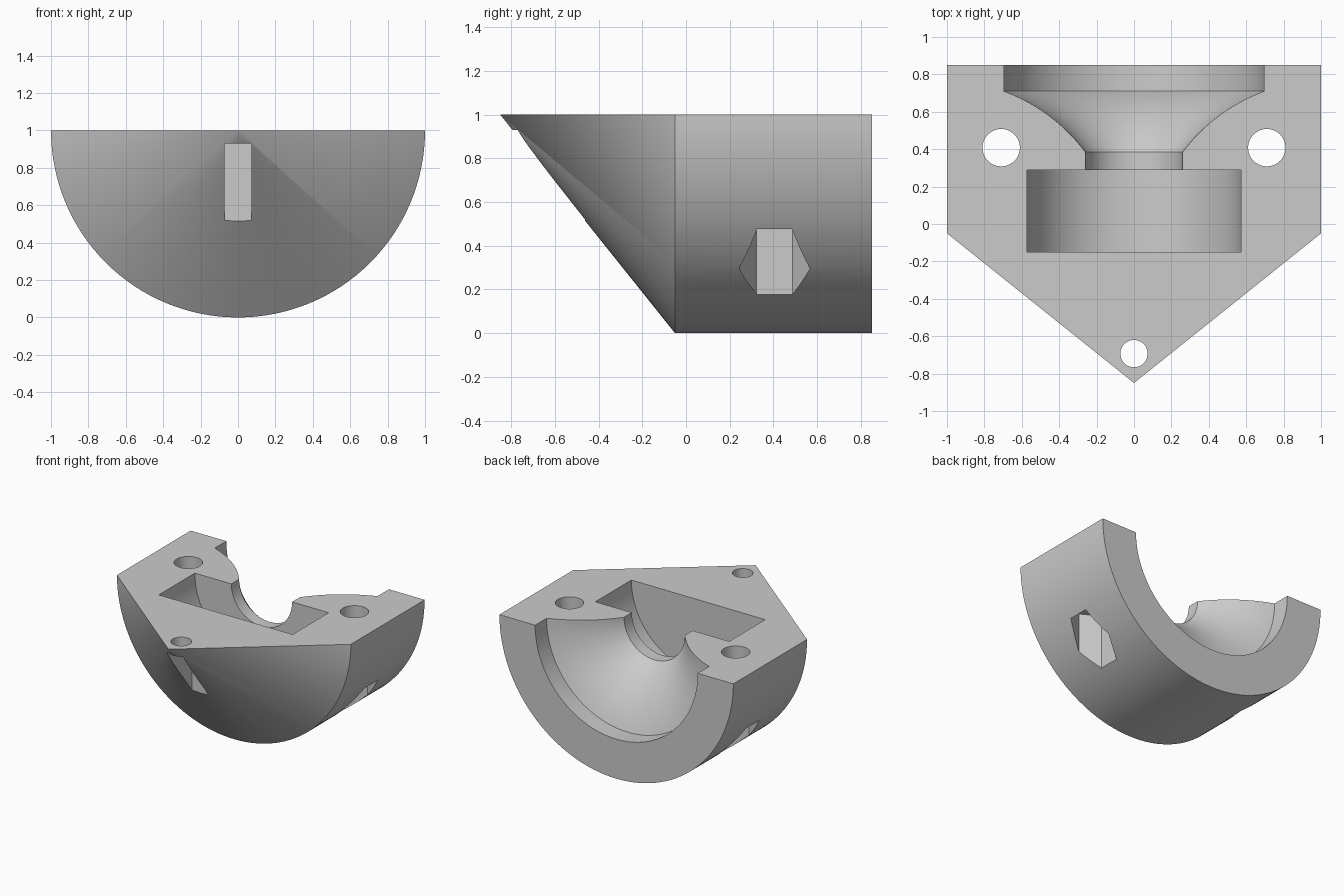
import bpy, bmesh
from math import pi, sin, cos
from mathutils import Vector

cube = bpy.data.objects.get("Cube")
if cube:
    bpy.data.objects.remove(cube, do_unlink=True)

AXIS_Z = 1.0

grey = bpy.data.materials.new("plain grey")
grey.use_nodes = True
colour = (0.6, 0.6, 0.6, 1)
grey.diffuse_color = colour
grey.node_tree.nodes["Principled BSDF"].inputs["Base Color"].default_value = colour


def finish(name, bm):
    bmesh.ops.recalc_face_normals(bm, faces=bm.faces)
    mesh = bpy.data.meshes.new(name)
    bm.to_mesh(mesh)
    bm.free()
    mesh.materials.append(grey)
    obj = bpy.data.objects.new(name, mesh)
    bpy.context.collection.objects.link(obj)
    return obj


def lathe(name, profile, angle, steps):
    """Turn a (radius, y) profile about the horizontal axis."""
    bm = bmesh.new()
    verts = [bm.verts.new((r, y, AXIS_Z)) for r, y in profile]
    edges = [bm.edges.new(pair) for pair in zip(verts, verts[1:])]
    bmesh.ops.spin(bm, geom=verts + edges, cent=(0, 0, AXIS_Z), axis=(0, 1, 0),
                   angle=angle, steps=steps)
    bmesh.ops.remove_doubles(bm, verts=bm.verts, dist=1e-5)
    bmesh.ops.holes_fill(bm, edges=[e for e in bm.edges if e.is_boundary], sides=0)
    return finish(name, bm)


def prism(name, points, z0, z1):
    """Extrude a flat outline straight up."""
    bm = bmesh.new()
    face = bm.faces.new([bm.verts.new((x, y, z0)) for x, y in points])
    top = bmesh.ops.extrude_face_region(bm, geom=[face])["geom"]
    bmesh.ops.translate(bm, vec=(0, 0, z1 - z0),
                        verts=[g for g in top if isinstance(g, bmesh.types.BMVert)])
    return finish(name, bm)


def ring(x, y, r, sides):
    return [(x + r * sin(2 * pi * i / sides), y + r * cos(2 * pi * i / sides))
            for i in range(sides)]


# Half-round body with a conical nose
body = lathe("half_shell_body", [(0, -0.85), (1, -0.05), (1, 0.85), (0, 0.85)], pi, 64)
lowest = min(v.co.z for v in body.data.vertices)
if lowest > 0.5:  # turned upwards: flip under the parting plane
    for v in body.data.vertices:
        v.co.z = 2 * AXIS_Z - v.co.z
    body.data.flip_normals()

# Turned cavity: wide pocket, throat, flared bell and mouth
a, c, b = Vector((0.26, 0.385)), Vector((0.43, 0.61)), Vector((0.695, 0.71))
bell = [tuple(a * (1 - t) ** 2 + c * 2 * t * (1 - t) + b * t * t)
        for t in (i / 12 for i in range(13))]
cavity = lathe("cavity_cutter",
               [(0, -0.15), (0.572, -0.15), (0.572, 0.29), (0.26, 0.29)]
               + bell + [(0.695, 0.95), (0, 0.95)], 2 * pi, 96)
cutters = [cavity]

# Screw holes with hexagonal nut recesses on both sides
for side, s in (("left", 1), ("right", -1)):
    cutters.append(prism(side + "_screw_hole_cutter", ring(s * 0.71, 0.408, 0.1, 40), -0.2, 1.2))
    cutters.append(prism(side + "_nut_cutter", ring(s * 0.71, 0.405, 0.163, 6), -0.2, 0.6))

# Nose hole and the slot beneath it
cutters.append(prism("nose_hole_cutter", ring(0, -0.693, 0.073, 40), 0.6, 1.2))
cutters.append(prism("nose_slot_cutter",
                     [(-0.071, -1), (0.071, -1), (0.071, -0.462), (-0.071, -0.462)], 0.3, 0.93))

# Cut everything out, then drop the cutters
bpy.context.view_layer.objects.active = body
for cutter in cutters:
    cutter.hide_render = True
    mod = body.modifiers.new(cutter.name, "BOOLEAN")
    mod.operation = "DIFFERENCE"
    mod.solver = "EXACT"
    mod.object = cutter
    bpy.ops.object.modifier_apply(modifier=mod.name)
for cutter in cutters:
    bpy.data.objects.remove(cutter, do_unlink=True)

bpy.ops.object.select_all(action="DESELECT")
body.select_set(True)
bpy.ops.object.shade_smooth_by_angle(angle=0.35)
